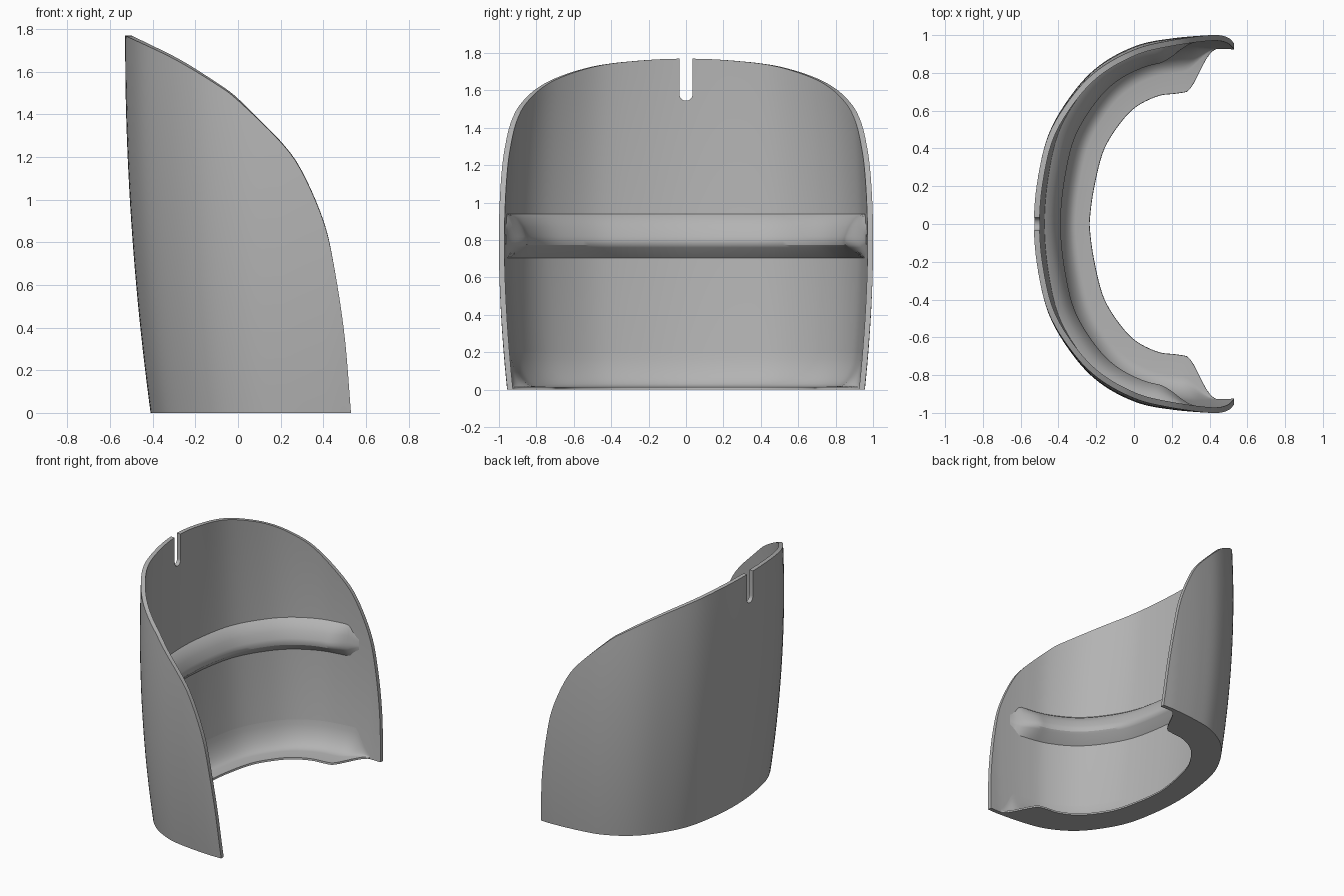
import bpy, bmesh, math

if "Cube" in bpy.data.objects:
    bpy.data.objects.remove(bpy.data.objects["Cube"])

grey = bpy.data.materials.new("plain grey")
grey.use_nodes = True
COLOUR = (0.45, 0.45, 0.45, 1)
grey.diffuse_color = COLOUR
grey.node_tree.nodes["Principled BSDF"].inputs["Base Color"].default_value = COLOUR

HEIGHT, WALL = 1.77, 0.03
# Half of the plan curve (x, y), and the sloping rim (x, z)
PLAN = [(-.53, 0), (-.51, .25), (-.45, .5), (-.325, .71), (-.185, .85),
        (0, .945), (.185, .982), (.4, 1), (.5275, 1)]
RIM = [(-.53, 1.77), (-.3, 1.66), (-.1, 1.54), (0, 1.465), (.2, 1.27), (.3, 1.13),
       (.4, .9), (.45, .69), (.5, .36), (.53, 0)]


def spline(pts, t, before=None):
    """Point at t (0 to 1) on a smooth curve through pts."""
    ext = lambda a, b: tuple(2 * p - q for p, q in zip(a, b))
    pts = [before or ext(pts[0], pts[1])] + pts + [ext(pts[-1], pts[-2])]
    f = t * (len(pts) - 3)
    i = min(int(f), len(pts) - 4)
    f -= i
    return [b + f / 2 * (c - a + f * (2 * a - 5 * b + 4 * c - d + f * (3 * (b - c) + d - a)))
            for a, b, c, d in zip(*pts[i:i + 4])]


rim_line = [spline(RIM, i / 300) for i in range(301)]


def rim_height(x):
    for (x0, z0), (x1, z1) in zip(rim_line, rim_line[1:]):
        if x <= x1:
            return z0 + (z1 - z0) * max(0, x - x0) / (x1 - x0)
    return 0


def outer(u, z):
    """Outer wall point for u from -1 to 1 round the plan."""
    x, y = spline(PLAN, abs(u), (-.51, -.25))
    back = -.41 - .12 * (1 - (1 - z / HEIGHT) ** 2)
    x = .55 - (.55 - x) * (.55 - back) / 1.08
    y *= 1 - .045 * ((z - .85) / .85) ** 2
    return x, math.copysign(y, u)


def place(u, z, inset):
    """Wall point moved inwards along the plan normal."""
    x, y = outer(u, z)
    a, b = outer(max(u - .002, -1), z), outer(min(u + .002, 1), z)
    dx, dy = b[0] - a[0], b[1] - a[1]
    n = math.hypot(dx, dy)
    return x + dy / n * inset, y - dx / n * inset, z


def top_of(u):
    lo, hi = 0, HEIGHT
    for _ in range(30):
        mid = (lo + hi) / 2
        if mid < rim_height(outer(u, mid)[0]):
            lo = mid
        else:
            hi = mid
    return max(lo, .005)


def loft(name, sections):
    """Skin a row of closed sections and cap both ends."""
    bm = bmesh.new()
    rings = [[bm.verts.new(p) for p in s] for s in sections]
    n = len(rings[0])
    for a, b in zip(rings, rings[1:]):
        for i in range(n):
            j = (i + 1) % n
            bm.faces.new((a[i], a[j], b[j], b[i]))
    bm.faces.new(rings[0])
    bm.faces.new(rings[-1])
    bmesh.ops.recalc_face_normals(bm, faces=bm.faces)
    mesh = bpy.data.meshes.new(name)
    bm.to_mesh(mesh)
    bm.free()
    mesh.materials.append(grey)
    ob = bpy.data.objects.new(name, mesh)
    bpy.context.collection.objects.link(ob)
    return ob


def smooth(ob):
    bpy.ops.object.select_all(action='DESELECT')
    ob.select_set(True)
    bpy.context.view_layer.objects.active = ob
    for m in list(ob.modifiers):
        bpy.ops.object.modifier_apply(modifier=m.name)
    bpy.ops.object.shade_smooth_by_angle(angle=math.radians(30))


columns = [math.sin(math.pi / 2 * (i / 70 - 1)) for i in range(141)]
ROWS = 24


def shell_section(u):
    top = top_of(u)
    zs = [top * i / ROWS for i in range(ROWS + 1)]
    return [place(u, z, 0) for z in zs] + [place(u, z, WALL) for z in reversed(zs)]


def fade(u, z, start, end):
    """One along the back, easing to nothing between two x positions."""
    t = min(1, max(0, (end - outer(u, z)[0]) / (end - start)))
    return t * t * (3 - 2 * t)


# Curved wall
shell = loft("curved_wall", [shell_section(u) for u in columns])

# Round-bottomed slot in the middle of the rim
slot = [(.035, 2), (-.035, 2)]
slot += [(.035 * math.cos(a), 1.58 + .035 * math.sin(a))
         for a in (math.pi * (1 + i / 12) for i in range(13))]
cutter = loft("slot_cutter", [[(x, y, z) for y, z in slot] for x in (-.7, -.35)])
cut = shell.modifiers.new("slot", 'BOOLEAN')
cut.object = cutter
cut.solver = 'EXACT'
smooth(shell)
bpy.data.objects.remove(cutter)

# Inner ledge halfway up
LEDGE = [(0, .94), (.4, .915), (.72, .87), (.95, .82), (1, .797), (.95, .775), (.8, .76), (0, .705)]


def ledge_section(u):
    f = fade(u, .8, .1, .34)
    depth = (.075 + .025 * abs(u)) * f
    pull = min(1, .3 + f * 2)
    pts = [place(u, .8 + (z - .8) * pull, WALL + d * depth) for d, z in LEDGE]
    return pts + [place(u, .75, WALL / 2), place(u, .85, WALL / 2)]


smooth(loft("inner_ledge", [ledge_section(u) for u in columns if fade(u, .8, .1, .34) > 0]))


# Bottom flange with a flat lip and a hollow curve up to the wall
def flange_section(u):
    f = fade(u, 0, .24, .44)
    depth = (.145 + .07 * min(1, 1.4 * abs(u))) * f
    rise = .18 * min(1, .1 + f * 1.5)
    pts = [(-.015, 0), (depth, 0), (depth, .014)]
    for i in range(9):
        a = math.pi / 2 * i / 8
        pts.append((depth * .5 * (1 - math.sin(a)), .018 + rise * (1 - math.cos(a))))
    pts.append((-.015, .018 + rise))
    return [place(u, z, WALL + d) for d, z in pts]


smooth(loft("bottom_flange", [flange_section(u) for u in columns if fade(u, 0, .24, .44) > 0]))
